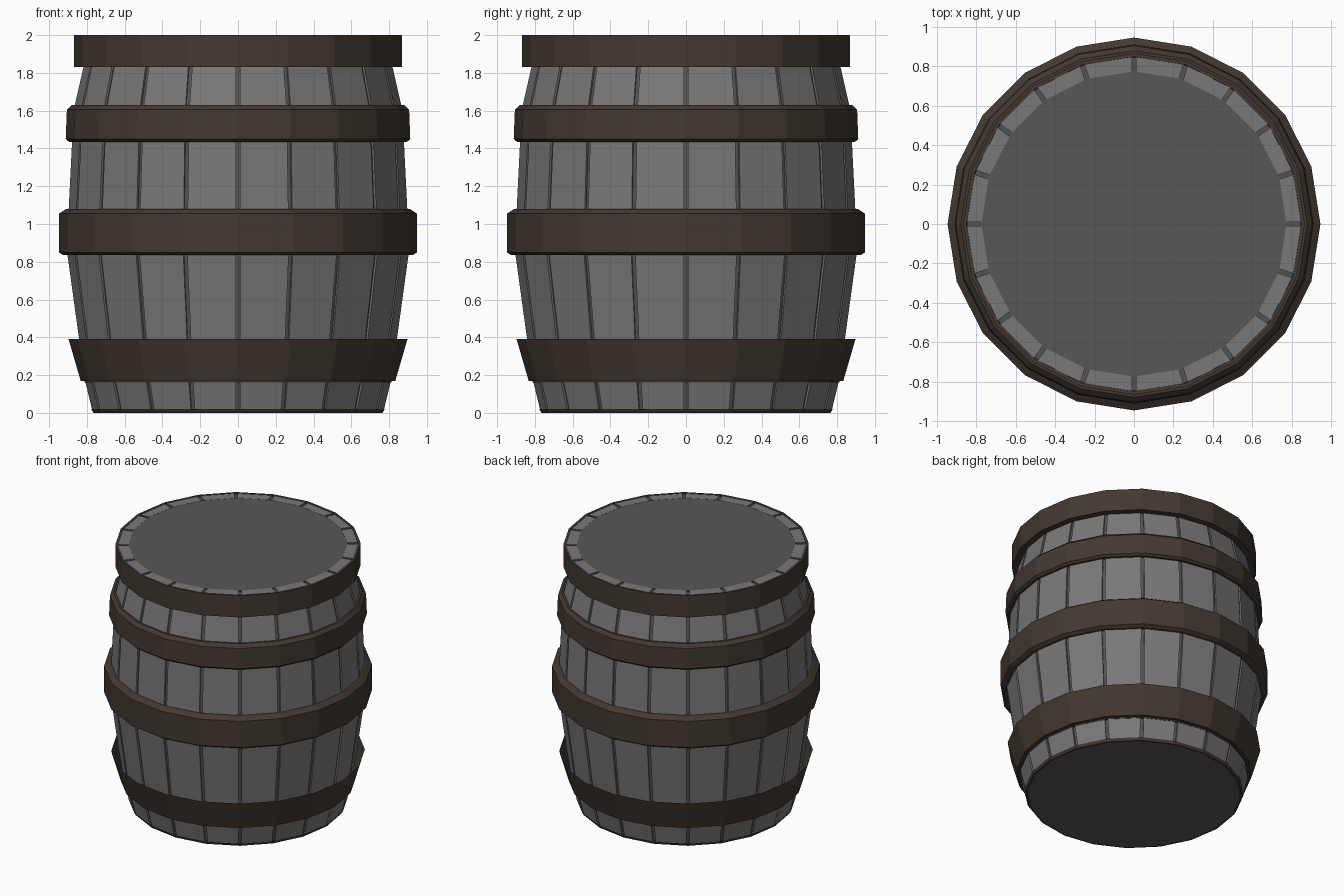
import bpy
from math import sin, cos, pi

if "Cube" in bpy.data.objects:
    bpy.data.objects.remove(bpy.data.objects["Cube"])

SIDES = 20
STEP = 2 * pi / SIDES


def material(name, rgb):
    m = bpy.data.materials.new(name)
    m.diffuse_color = (*rgb, 1)
    m.use_nodes = True
    m.node_tree.nodes["Principled BSDF"].inputs["Base Color"].default_value = m.diffuse_color
    return m


stave_grey = material("stave_grey", (0.19, 0.19, 0.19))
seam_grey = material("seam_grey", (0.085, 0.085, 0.085))
lid_grey = material("lid_grey", (0.095, 0.095, 0.095))
hoop_brown = material("hoop_brown", (0.055, 0.04, 0.03))


def add_mesh(name, verts, faces, mat):
    me = bpy.data.meshes.new(name)
    me.from_pydata(verts, [], faces)
    me.materials.append(mat)
    ob = bpy.data.objects.new(name, me)
    bpy.context.collection.objects.link(ob)
    return ob


def lathe(name, profile, mat, closed=False, caps=False):
    """Turn an (r, z) profile, listed bottom to top on the outside, into a 20-sided ring."""
    n = len(profile)
    verts = [(r * cos(i * STEP), r * sin(i * STEP), z)
             for i in range(SIDES) for r, z in profile]
    faces = []
    for i in range(SIDES):
        a, b = i * n, (i + 1) % SIDES * n
        for j in range(n if closed else n - 1):
            k = (j + 1) % n
            faces.append((a + j, b + j, b + k, a + k))
    if caps:
        faces.append([i * n for i in reversed(range(SIDES))])
        faces.append([i * n + n - 1 for i in range(SIDES)])
    return add_mesh(name, verts, faces, mat)


# Bulging stave outline, flaring into the flat top rim
outline = [(0.775, 0.02), (0.81, 0.165), (0.843, 0.39), (0.905, 0.84),
           (0.898, 1.08), (0.88, 1.44), (0.868, 1.62), (0.82, 1.83),
           (0.86, 1.85), (0.86, 1.998)]

# Dark core seen through the gaps between staves
lathe("seam_core", [(r - 0.012, z - 0.008 * (z > 1.9)) for r, z in outline],
      seam_grey, caps=True)

# Staves: each spans one side, leaving a narrow gap at the corners
section = outline + [(0.775, 1.998), (0.775, 1.85)] + \
    [(r - 0.05, z) for r, z in reversed(outline[:8])]
n = len(section)
verts, faces = [], []
for s in range(SIDES):
    base = len(verts)
    for end in (0, 1):
        t = (s + end) * STEP
        mid = (s + 0.5) * STEP
        shift = 0.011 * (1 - 2 * end)
        for r, z in section:
            verts.append((r * cos(t) - shift * sin(mid),
                          r * sin(t) + shift * cos(mid), z))
    for j in range(n):
        k = (j + 1) % n
        faces.append((base + j, base + n + j, base + n + k, base + k))
    faces.append([base + j for j in range(n)])
    faces.append([base + n + j for j in reversed(range(n))])
add_mesh("staves", verts, faces, stave_grey)

# Lid and bottom discs
lathe("lid", [(0.775, 1.95), (0.775, 1.997)], lid_grey, caps=True)
lathe("bottom", [(0.75, 0.0), (0.75, 0.03)], lid_grey, caps=True)

# Hoops
lathe("top_hoop", [(0.80, 1.83), (0.868, 1.83), (0.868, 2.0), (0.85, 2.0)],
      hoop_brown, closed=True)
lathe("upper_hoop", [(0.86, 1.435), (0.895, 1.435), (0.912, 1.45),
                     (0.906, 1.605), (0.88, 1.63), (0.85, 1.63)],
      hoop_brown, closed=True)
lathe("middle_hoop", [(0.88, 0.835), (0.925, 0.835), (0.947, 0.85),
                      (0.947, 1.055), (0.91, 1.08), (0.88, 1.08)],
      hoop_brown, closed=True)
lathe("lower_hoop", [(0.80, 0.17), (0.833, 0.17), (0.897, 0.39)], hoop_brown)
lathe("hoop_underside_trim", [(0.79, 0.16), (0.812, 0.16), (0.812, 0.172)], hoop_brown)
lathe("base_rim", [(0.75, 0.0), (0.765, 0.0), (0.777, 0.02), (0.74, 0.02)],
      hoop_brown, closed=True)
